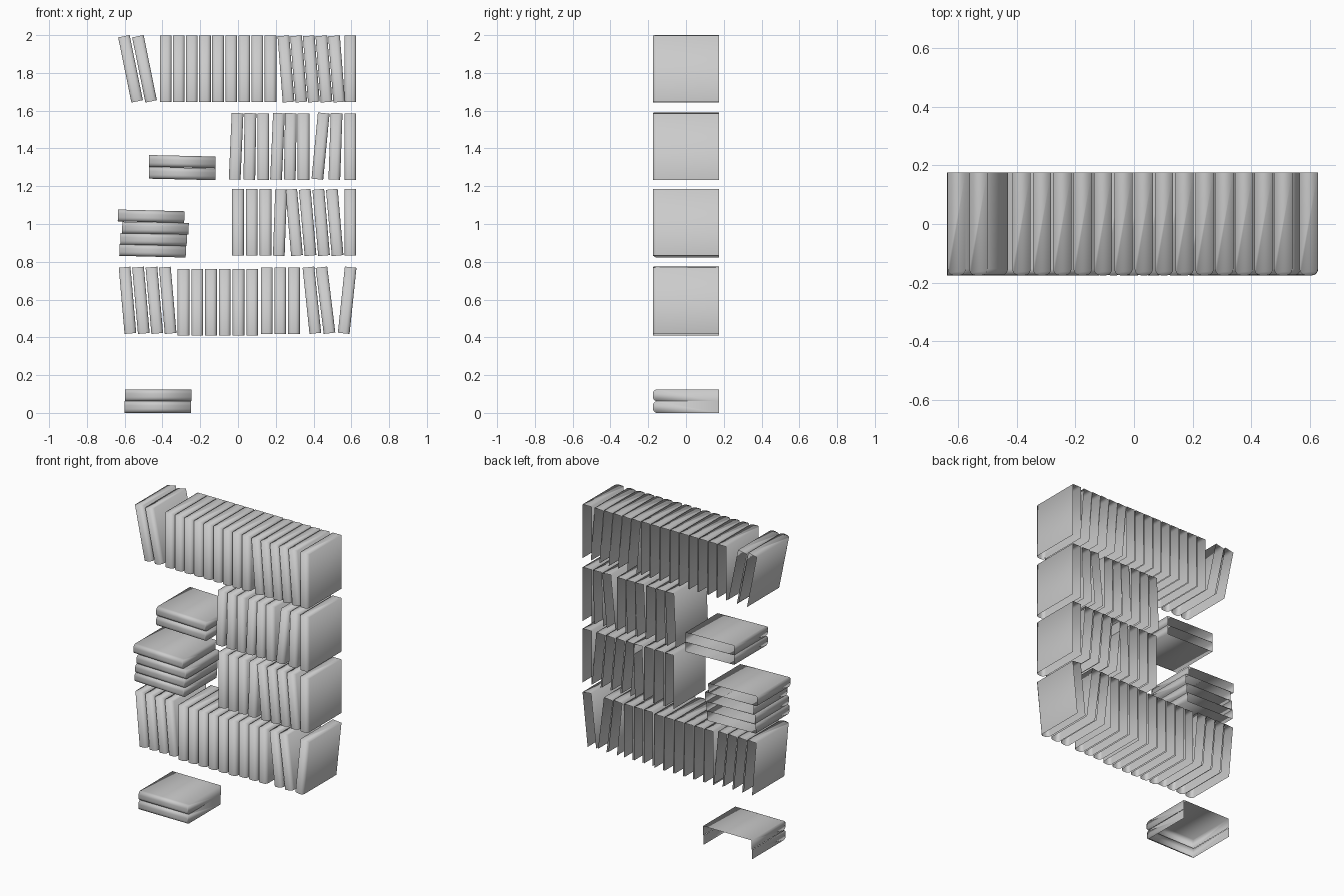
import bpy
import bmesh
from math import sin, cos, pi, radians

cube = bpy.data.objects.get("Cube")
if cube:
    bpy.data.objects.remove(cube)

HEIGHT, THICK, DEPTH, ROUND = 0.352, 0.062, 0.35, 0.022

grey = bpy.data.materials.new("plain_grey")
grey.use_nodes = True
grey.diffuse_color = (0.6, 0.6, 0.6, 1)
grey.node_tree.nodes["Principled BSDF"].inputs["Base Color"].default_value = (0.6, 0.6, 0.6, 1)


def book_mesh(name, covers=(True, True), foot=False):
    """Hollow book: rounded spine at -y, two covers, capped ends, open back."""
    t, d, steps = THICK / 2, DEPTH / 2, 5
    profile = [(-t, d)]
    for side in (-1, 1):
        arc = [(side * (t - ROUND + ROUND * cos(a)), -d + ROUND - ROUND * sin(a))
               for a in (pi / 2 * i / steps for i in range(steps + 1))]
        profile += arc if side < 0 else arc[::-1]
    profile.append((t, d))

    bm = bmesh.new()
    low = [bm.verts.new((x, y, -HEIGHT / 2)) for x, y in profile]
    top = [bm.verts.new((x, y, HEIGHT / 2)) for x, y in profile]
    last = len(profile) - 2
    for i in range(last + 1):
        if (i == 0 and not covers[0]) or (i == last and not covers[1]):
            continue
        bm.faces.new((low[i], low[i + 1], top[i + 1], top[i]))
    bm.faces.new(top)
    if foot:
        bm.faces.new(low[::-1])

    # Smooth spine, crisp page and cover edges
    for face in bm.faces:
        face.smooth = True
    for edge in bm.edges:
        edge.smooth = len(edge.link_faces) == 2 and edge.calc_face_angle() < radians(30)
    mesh = bpy.data.meshes.new(name)
    bm.to_mesh(mesh)
    bm.free()
    mesh.materials.append(grey)
    return mesh


def place(name, mesh, x, z, degrees):
    book = bpy.data.objects.new(name, mesh)
    book.location = (x, 0, z)
    book.rotation_euler.y = radians(degrees)
    bpy.context.collection.objects.link(book)


standing = book_mesh("standing_book")


def stand(shelf, base, xs, tilt=0):
    """Row of standing books on one shelf, positive tilt leans to +x."""
    a = radians(abs(tilt))
    z = base + HEIGHT / 2 * cos(a) + THICK / 2 * sin(a)
    for x in xs:
        place(shelf + "_book", standing, x, z, tilt)


def spaced(start, end, count):
    return [start + (end - start) * i / (count - 1) for i in range(count)]


# Top shelf
stand("top_shelf", 1.643, [-0.569, -0.495], -11.5)
stand("top_shelf", 1.646, spaced(-0.383, 0.172, 9))
stand("top_shelf", 1.643, spaced(0.254, 0.522, 5), -4.5)
stand("top_shelf", 1.646, [0.595])

# Upper shelf
for x, tilt in ((-0.01, 2.5), (0.063, 1), (0.134, 0), (0.209, 2.5), (0.277, 1),
                (0.347, 0), (0.437, 5.5), (0.516, 2), (0.595, 0)):
    stand("upper_shelf", 1.234, [x], tilt)

# Middle shelf
stand("middle_shelf", 0.832, [0, 0.073, 0.146, 0.595])
stand("middle_shelf", 0.83, [0.222], 2)
stand("middle_shelf", 0.83, spaced(0.297, 0.512, 4), -5)

# Lower shelf
stand("lower_shelf", 0.418, spaced(-0.585, -0.372, 4), -5)
stand("lower_shelf", 0.41, spaced(-0.288, 0.075, 6))
stand("lower_shelf", 0.418, [0.152, 0.224, 0.296])
stand("lower_shelf", 0.418, [0.391], -6)
stand("lower_shelf", 0.418, [0.463], -7)
stand("lower_shelf", 0.418, [0.578], 6)

# Lying stacks
lying = book_mesh("lying_book", foot=True)
for x, z, tilt in ((-0.295, 1.267, 1.3), (-0.295, 1.33, 1.3),
                   (-0.46, 1.041, 1.5), (-0.437, 0.978, 1),
                   (-0.447, 0.918, 1), (-0.452, 0.858, 1.5)):
    place("stacked_book", lying, x, z, 90 + tilt)

# Bottom stack: an open shell under a single upper cover
place("bottom_stack_lower", book_mesh("lower_shell", (False, False), True),
      -0.424, THICK / 2, 90)
place("bottom_stack_upper", book_mesh("upper_shell", (True, False), True),
      -0.422, THICK * 1.5, 90)
